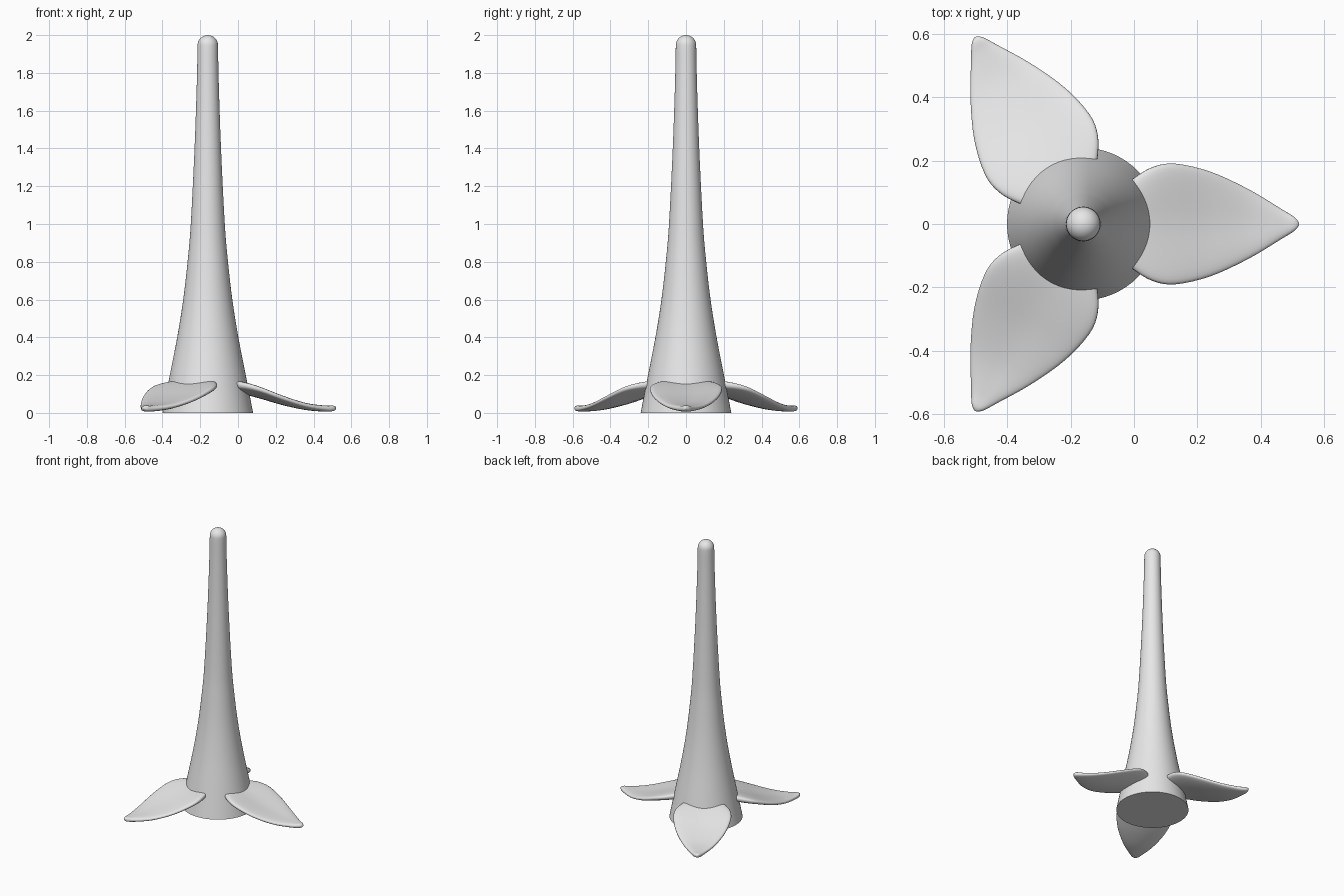
import bpy, bmesh, math
from mathutils import Matrix, Vector

cube = bpy.data.objects.get("Cube")
if cube:
    bpy.data.objects.remove(cube, do_unlink=True)

AXIS_X = -0.16

grey = bpy.data.materials.new("plain grey")
grey.use_nodes = True
grey.diffuse_color = (0.8, 0.8, 0.8, 1)
grey.node_tree.nodes["Principled BSDF"].inputs["Base Color"].default_value = (0.8, 0.8, 0.8, 1)


def smooth_rows(rows, steps):
    """Catmull-Rom curve through rows of any length."""
    pts = [Vector(r) for r in rows]
    pts = [2 * pts[0] - pts[1]] + pts + [2 * pts[-1] - pts[-2]]
    out = []
    for a, b, c, d in zip(pts, pts[1:], pts[2:], pts[3:]):
        for i in range(steps):
            t = i / steps
            out.append(0.5 * (2 * b + (c - a) * t + (2 * a - 5 * b + 4 * c - d) * t * t
                              + (3 * b - a - 3 * c + d) * t ** 3))
    return out + [pts[-2]]


def skin(name, rings, angle):
    """Join closed rings of points into a capped, smooth-shaded solid."""
    bm = bmesh.new()
    loops = [[bm.verts.new(p) for p in ring] for ring in rings]
    for lo, hi in zip(loops, loops[1:]):
        n = len(lo)
        for i in range(n):
            bm.faces.new((lo[i], lo[(i + 1) % n], hi[(i + 1) % n], hi[i]))
    bm.faces.new(loops[0])
    bm.faces.new(loops[-1])
    bmesh.ops.recalc_face_normals(bm, faces=bm.faces)
    mesh = bpy.data.meshes.new(name)
    bm.to_mesh(mesh)
    bm.free()
    mesh.materials.append(grey)
    obj = bpy.data.objects.new(name, mesh)
    bpy.context.collection.objects.link(obj)
    bpy.ops.object.select_all(action="DESELECT")
    obj.select_set(True)
    bpy.context.view_layer.objects.active = obj
    bpy.ops.object.shade_smooth_by_angle(angle=math.radians(angle))
    return obj


# Flared trunk with a domed top: (radius, height)
profile = smooth_rows([(0.24, 0), (0.205, 0.18), (0.162, 0.4), (0.13, 0.6), (0.107, 0.8),
                       (0.09, 1.0), (0.07, 1.4), (0.058, 1.75), (0.054, 1.945)], 5)
for i in range(1, 9):
    a = math.radians(i * 11)
    profile.append(Vector((0.054 * math.cos(a), 1.946 + 0.054 * math.sin(a))))
SIDES = 64
trunk_rings = [[(r * math.cos(k * math.tau / SIDES), r * math.sin(k * math.tau / SIDES), z)
                for k in range(SIDES)] for r, z in profile]
trunk = skin("trunk", trunk_rings, 40)
trunk.location.x = AXIS_X

# Cupped leaf foot: (distance from axis, half width, middle height, half thickness)
stations = smooth_rows([(0.11, 0.10, 0.15, 0.028), (0.16, 0.145, 0.137, 0.03),
                        (0.22, 0.18, 0.12, 0.029), (0.29, 0.19, 0.098, 0.026),
                        (0.40, 0.165, 0.062, 0.022), (0.52, 0.11, 0.033, 0.018),
                        (0.62, 0.05, 0.023, 0.016), (0.665, 0.022, 0.024, 0.014),
                        (0.68, 0.004, 0.026, 0.005)], 4)


def leaf_ring(x, w, z, h):
    ring = []
    for k in range(40):
        c, s = math.cos(k * math.tau / 40), math.sin(k * math.tau / 40)
        y = math.copysign(abs(c) ** 0.8, c)
        lift = math.copysign(abs(s) ** 0.7, s) * h
        cup = 0.022 * (w / 0.19) ** 2 * abs(y) ** 1.5
        ring.append((x, w * y, z + lift + cup))
    return ring


leaf_rings = [leaf_ring(*s) for s in stations]
for label, turn in (("left", 0), ("back_right", 120), ("front_right", 240)):
    foot = skin(label + "_leaf_foot", leaf_rings, 60)
    foot.matrix_world = (Matrix.Translation((AXIS_X, 0, 0))
                         @ Matrix.Rotation(math.radians(turn), 4, "Z"))
